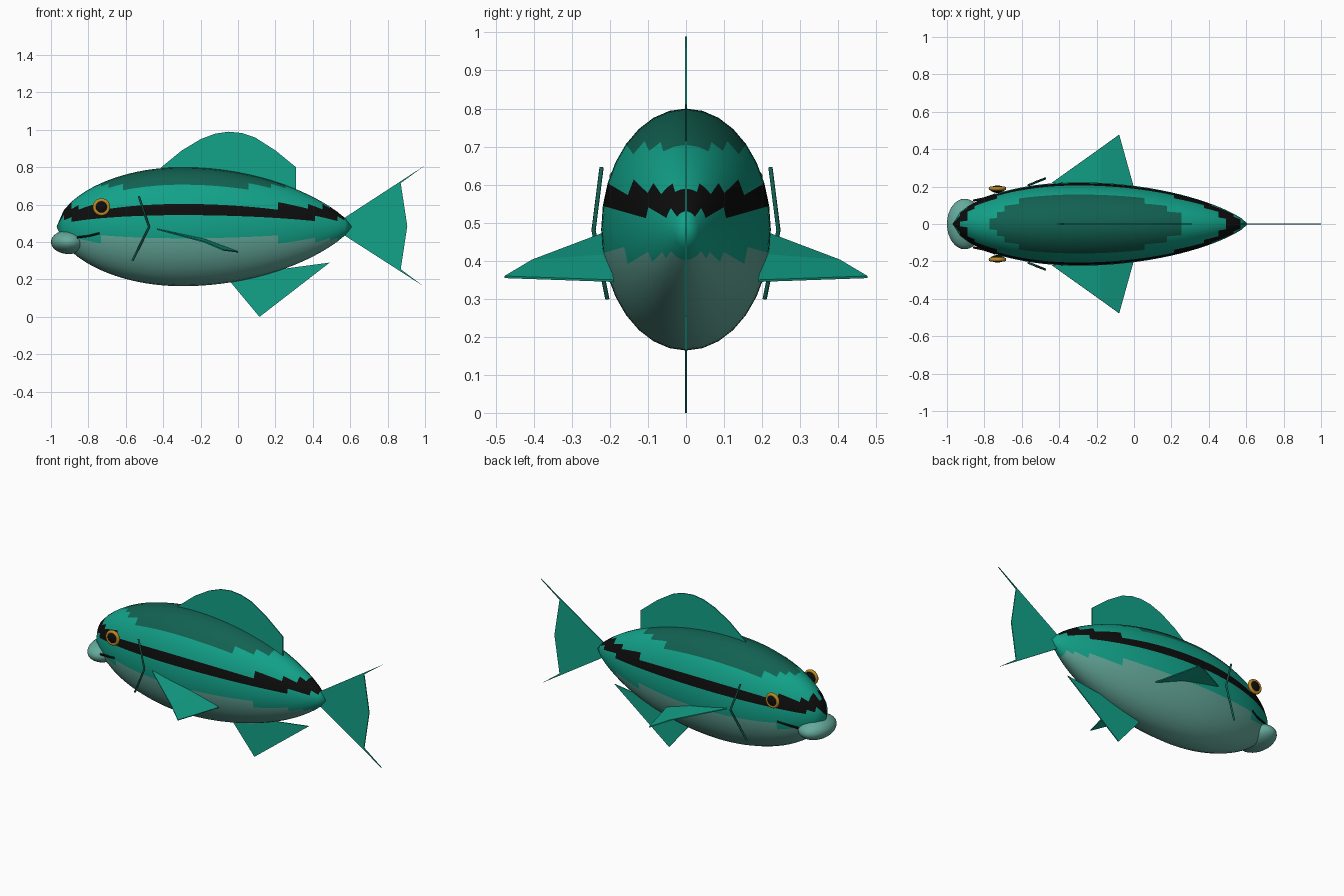
import bpy, bmesh, math
from mathutils import Vector

cube = bpy.data.objects.get("Cube")
if cube:
    bpy.data.objects.remove(cube, do_unlink=True)


def material(name, rgb):
    m = bpy.data.materials.new(name)
    m.use_nodes = True
    m.diffuse_color = (*rgb, 1)
    m.node_tree.nodes["Principled BSDF"].inputs["Base Color"].default_value = (*rgb, 1)
    return m


TEAL = material("teal", (0.006, 0.36, 0.25))
DARK = material("dark_teal", (0.006, 0.12, 0.083))
BLACK = material("black", (0.004, 0.004, 0.004))
PALE = material("pale_teal", (0.13, 0.40, 0.33))
GOLD = material("gold", (0.52, 0.25, 0.015))


def finish(name, bm, mats, smooth=False):
    bmesh.ops.recalc_face_normals(bm, faces=bm.faces[:])
    mesh = bpy.data.meshes.new(name)
    bm.to_mesh(mesh)
    bm.free()
    for m in mats:
        mesh.materials.append(m)
    for p in mesh.polygons:
        p.use_smooth = smooth
    obj = bpy.data.objects.new(name, mesh)
    bpy.context.collection.objects.link(obj)
    return obj


def ellipsoid(name, center, radii, mat):
    bm = bmesh.new()
    bmesh.ops.create_uvsphere(bm, u_segments=32, v_segments=16, radius=1)
    for v in bm.verts:
        v.co = Vector(center) + Vector(a * b for a, b in zip(v.co, radii))
    return finish(name, bm, [mat], True)


def flat_fin(name, outline):
    """Thin plate in the middle plane, from an x-z outline."""
    half = 0.003
    bm = bmesh.new()
    face = bm.faces.new([bm.verts.new((x, -half, z)) for x, z in outline])
    new = bmesh.ops.extrude_face_region(bm, geom=[face])["geom"]
    bmesh.ops.translate(bm, vec=(0, 2 * half, 0),
                        verts=[g for g in new if isinstance(g, bmesh.types.BMVert)])
    bmesh.ops.triangulate(bm, faces=[f for f in bm.faces if len(f.verts) > 4])
    return finish(name, bm, [TEAL])


def rod(name, points, radius, mat):
    curve = bpy.data.curves.new(name, "CURVE")
    curve.dimensions = "3D"
    curve.bevel_depth = radius
    curve.bevel_resolution = 1
    curve.use_fill_caps = True
    spline = curve.splines.new("POLY")
    spline.points.add(len(points) - 1)
    for p, co in zip(spline.points, points):
        p.co = (*co, 1)
    curve.materials.append(mat)
    obj = bpy.data.objects.new(name, curve)
    bpy.context.collection.objects.link(obj)
    return obj


# Body: elliptical rings along x, coloured in bands by face height
NOSE, WIDEST, TAIL, MID_Z = -0.97, -0.3, 0.61, 0.482
RINGS, SIDES = 40, 32


def girth(x):
    if x < WIDEST:
        return (1 - ((x - WIDEST) / (NOSE - WIDEST)) ** 2) ** 0.58
    return (1 - ((x - WIDEST) / (TAIL - WIDEST)) ** 2) ** 0.77


bm = bmesh.new()
rings = []
for i in range(1, RINGS):
    x = NOSE + (TAIL - NOSE) * i / RINGS
    g = girth(x)
    rings.append([bm.verts.new((x, 0.223 * g * math.cos(a), MID_Z + 0.318 * g * math.sin(a)))
                  for a in (2 * math.pi * k / SIDES for k in range(SIDES))])
nose = bm.verts.new((NOSE, 0, MID_Z))
end = bm.verts.new((TAIL, 0, MID_Z))
for k in range(SIDES):
    n = (k + 1) % SIDES
    for a, b in zip(rings, rings[1:]):
        bm.faces.new((a[k], a[n], b[n], b[k]))
    bm.faces.new((nose, rings[0][n], rings[0][k]))
    bm.faces.new((end, rings[-1][k], rings[-1][n]))
for f in bm.faces:
    z = f.calc_center_median().z
    if z > 0.697:
        f.material_index = 1
    elif 0.525 < z < 0.59:
        f.material_index = 2
    elif z < 0.415:
        f.material_index = 3
finish("body", bm, [TEAL, DARK, BLACK, PALE], True)

# Middle fins
flat_fin("dorsal_fin", [(-0.42, 0.77), (-0.41, 0.80), (-0.30, 0.89), (-0.20, 0.95), (-0.12, 0.98),
                        (-0.05, 0.99), (0.02, 0.983), (0.09, 0.96), (0.20, 0.89), (0.31, 0.80),
                        (0.31, 0.65), (0.0, 0.74)])
flat_fin("tail_fin", [(0.55, 0.515), (0.57, 0.53), (1.0, 0.81), (0.87, 0.715), (0.905, 0.485),
                      (0.87, 0.255), (0.99, 0.165), (0.57, 0.435), (0.55, 0.45)])
flat_fin("anal_fin", [(-0.06, 0.21), (0.115, 0.0), (0.49, 0.29), (0.19, 0.25), (0.1, 0.25)])

# Lips
ellipsoid("lips", (-0.905, 0, 0.40), (0.095, 0.135, 0.064), PALE)

# Paired parts on both flanks
for side, s in (("left", 1), ("right", -1)):
    # Folded side fin
    bm = bmesh.new()
    root, fold, tip, back, inner = [bm.verts.new((x, s * y, z)) for x, y, z in (
        (-0.44, 0.22, 0.47), (-0.18, 0.405, 0.40), (-0.08, 0.477, 0.357),
        (0.0, 0.19, 0.347), (-0.18, 0.20, 0.415))]
    bm.faces.new((root, fold, inner))
    bm.faces.new((fold, tip, back, inner))
    fin = finish(side + "_side_fin", bm, [TEAL])
    thick = fin.modifiers.new("Thickness", "SOLIDIFY")
    thick.thickness = 0.006
    thick.offset = 0

    # Gill line
    rod(side + "_gill", [(-0.53, s * 0.222, 0.645), (-0.475, s * 0.243, 0.48),
                         (-0.565, s * 0.207, 0.30)], 0.006, DARK)

    # Mouth line
    rod(side + "_mouth", [(-0.86, s * 0.125, 0.425), (-0.80, s * 0.137, 0.432),
                          (-0.74, s * 0.158, 0.447)], 0.006, BLACK)

    # Eye: black ball with a gold ring
    ellipsoid(side + "_eye", (-0.73, s * 0.186, 0.587), (0.038, 0.02, 0.038), BLACK)
    bpy.ops.mesh.primitive_torus_add(major_radius=0.036, minor_radius=0.011,
                                     major_segments=32, minor_segments=10,
                                     location=(-0.73, s * 0.19, 0.587),
                                     rotation=(math.pi / 2, 0, 0))
    ring = bpy.context.object
    ring.name = side + "_eye_ring"
    ring.data.materials.append(GOLD)
    bpy.ops.object.shade_smooth()
